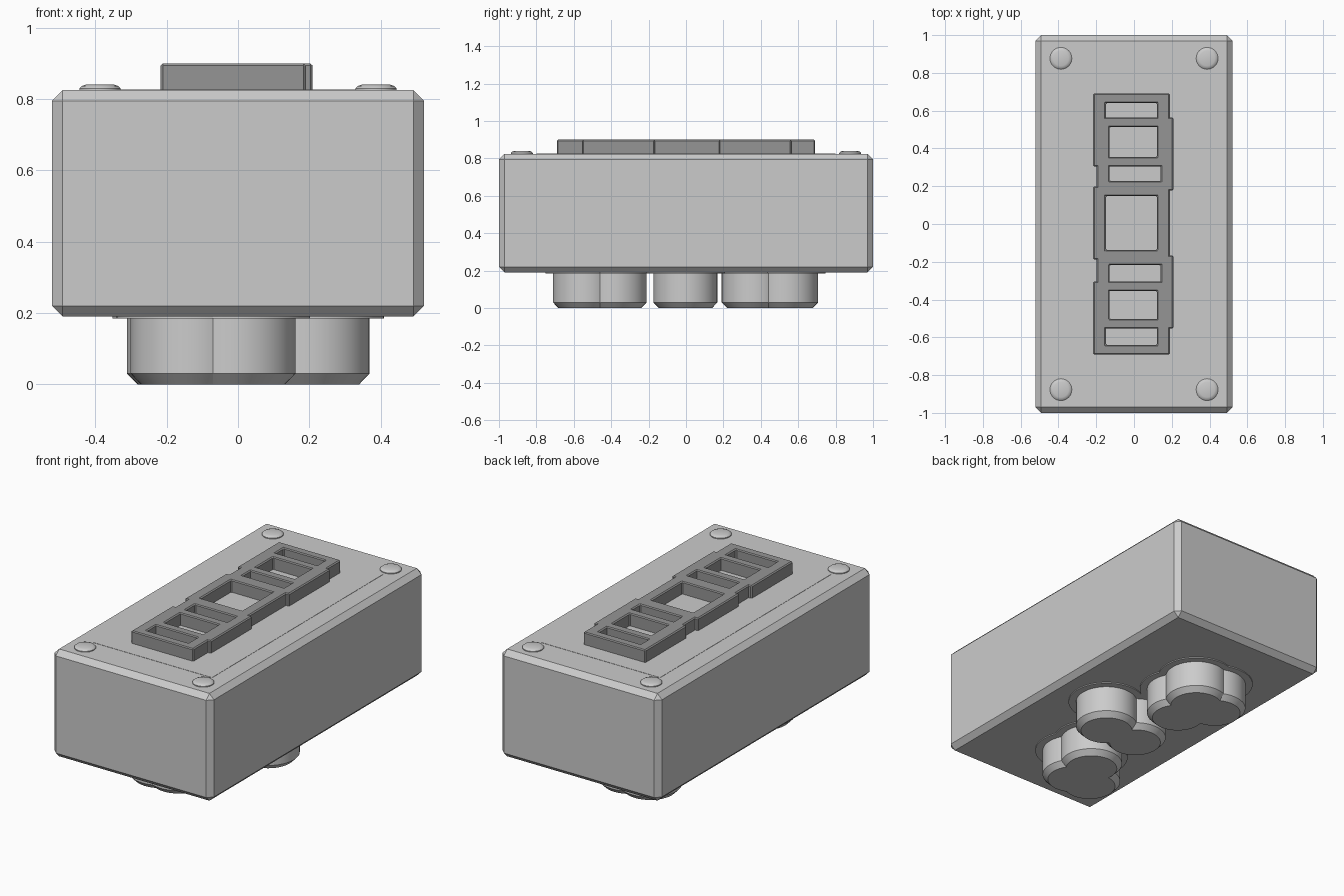
import bpy, bmesh, math

if "Cube" in bpy.data.objects:
    bpy.data.objects.remove(bpy.data.objects["Cube"])


def make_object(name, bm, smooth=False):
    bmesh.ops.recalc_face_normals(bm, faces=bm.faces)
    mesh = bpy.data.meshes.new(name)
    bm.to_mesh(mesh)
    bm.free()
    ob = bpy.data.objects.new(name, mesh)
    bpy.context.collection.objects.link(ob)
    if smooth:
        bpy.ops.object.select_all(action='DESELECT')
        ob.select_set(True)
        bpy.context.view_layer.objects.active = ob
        bpy.ops.object.shade_smooth_by_angle(angle=math.radians(30))
    return ob


def skin(bm, loops, closed=False):
    """Join equal-length vertex loops; cap the ends unless closed."""
    n = len(loops[0])
    pairs = list(zip(loops, loops[1:])) + ([(loops[-1], loops[0])] if closed else [])
    for a, b in pairs:
        for i in range(n):
            j = (i + 1) % n
            bm.faces.new((a[i], a[j], b[j], b[i]))
    if not closed:
        bm.faces.new(loops[0])
        bm.faces.new(loops[-1])


def lathe(bm, cx, cy, profile, sides=40):
    loops = []
    for r, z in profile:
        loops.append([bm.verts.new((cx + r * math.cos(2 * math.pi * i / sides),
                                    cy + r * math.sin(2 * math.pi * i / sides), z))
                      for i in range(sides)])
    skin(bm, loops)


def rect(bm, cx, cy, hx, hy, z):
    return [bm.verts.new((cx + sx * hx, cy + sy * hy, z))
            for sx, sy in ((-1, -1), (1, -1), (1, 1), (-1, 1))]


def bevel(ob, width):
    m = ob.modifiers.new("bevel", 'BEVEL')
    m.width = width
    m.segments = 1
    m.limit_method = 'ANGLE'


# Chamfered main body
bm = bmesh.new()
skin(bm, [rect(bm, 0, 0, 0.522, 1.0, 0.19), rect(bm, 0, 0, 0.522, 1.0, 0.825)])
bevel(make_object("body", bm), 0.03)

# Very thin panel on the top face
bm = bmesh.new()
skin(bm, [rect(bm, 0, 0, 0.39, 0.8, 0.82), rect(bm, 0, 0, 0.39, 0.8, 0.8265)])
make_object("top_panel", bm)

# Chain of overlapping square frames on top
dark = bpy.data.materials.new("dark_grey")
dark.diffuse_color = (0.3, 0.3, 0.3, 1)
dark.use_nodes = True
dark.node_tree.nodes["Principled BSDF"].inputs["Base Color"].default_value = dark.diffuse_color
for k, (cx, cy) in enumerate([(-0.0135, 0.497), (0.0055, 0.37), (-0.0135, 0.005),
                              (0.0055, -0.36), (-0.0135, -0.497)]):
    bm = bmesh.new()
    skin(bm, [rect(bm, cx, cy, 0.2035, 0.193, 0.82), rect(bm, cx, cy, 0.2035, 0.193, 0.9),
              rect(bm, cx, cy, 0.135, 0.143, 0.9), rect(bm, cx, cy, 0.135, 0.143, 0.82)],
         closed=True)
    frame = make_object(f"top_frame_{k + 1}", bm)
    frame.data.materials.append(dark)
    bevel(frame, 0.006)

# Low domed rivets in the four corners
bm = bmesh.new()
for sx in (-1, 1):
    for sy in (-1, 1):
        lathe(bm, sx * 0.387, sy * 0.877,
              [(0.058, 0.815), (0.058, 0.83), (0.052, 0.836), (0.04, 0.84)], 32)
make_object("corner_rivets", bm, True)

# Three lobed feet, each lobe with a chamfered lower rim and a thin flange
feet = {
    "front_foot": [(-0.13, -0.54), (-0.01, -0.54), (-0.01, -0.382)],
    "middle_foot": [(0.198, -0.003), (-0.01, -0.003)],
    "back_foot": [(-0.14, 0.535), (-0.005, 0.535), (-0.015, 0.362)],
}
for name, lobes in feet.items():
    bm = bmesh.new()
    for x, y in lobes:
        lathe(bm, x, y, [(0.171, 0.2), (0.171, 0.03), (0.142, 0.0)])
    make_object(name, bm, True)
    bm = bmesh.new()
    for x, y in lobes:
        lathe(bm, x, y, [(0.212, 0.195), (0.212, 0.184)])
    make_object(name + "_flange", bm, True)
